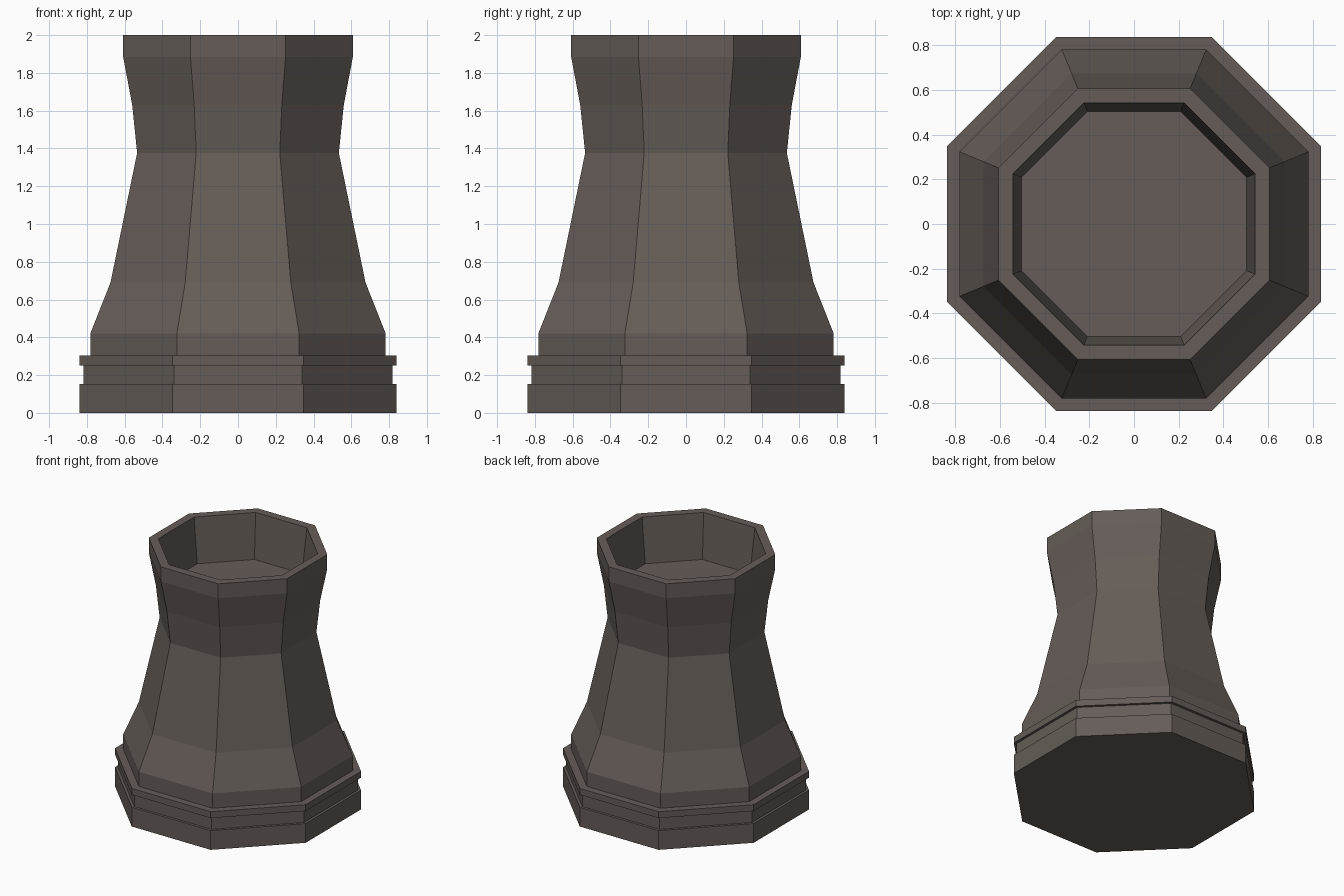
import bpy, bmesh, math

if "Cube" in bpy.data.objects:
    bpy.data.objects.remove(bpy.data.objects["Cube"])

stone = bpy.data.materials.new("dark_stone")
stone.diffuse_color = (0.130, 0.108, 0.096, 1)
stone.use_nodes = True
stone.node_tree.nodes["Principled BSDF"].inputs["Base Color"].default_value = stone.diffuse_color

SIDES = 8


def lathe(name, profile, cap_bottom=False, cap_top=False):
    """Octagonal turning of (flat-to-centre distance, height) points, flats facing the axes."""
    bm = bmesh.new()
    rings = []
    for a, z in profile:
        r = a / math.cos(math.pi / SIDES)
        angles = [(i + 0.5) * 2 * math.pi / SIDES for i in range(SIDES)]
        rings.append([bm.verts.new((r * math.cos(t), r * math.sin(t), z)) for t in angles])
    for lo, hi in zip(rings, rings[1:]):
        for i in range(SIDES):
            j = (i + 1) % SIDES
            bm.faces.new((lo[i], lo[j], hi[j], hi[i]))
    if cap_bottom:
        bm.faces.new(rings[0][::-1])
    if cap_top:
        bm.faces.new(rings[-1])
    mesh = bpy.data.meshes.new(name)
    bm.to_mesh(mesh)
    bm.free()
    mesh.materials.append(stone)
    obj = bpy.data.objects.new(name, mesh)
    bpy.context.collection.objects.link(obj)
    return obj


# Stepped plinth with a shallow groove
lathe("plinth", [(0.838, 0), (0.838, 0.153), (0.818, 0.153), (0.818, 0.252),
                 (0.838, 0.252), (0.838, 0.303), (0.782, 0.303)], cap_bottom=True)

# Flared body, rim and recessed cup with floor
lathe("body", [(0.782, 0.303), (0.782, 0.42), (0.675, 0.69), (0.534, 1.376),
               (0.56, 1.63), (0.608, 1.885), (0.608, 2.0),
               (0.543, 2.0), (0.505, 1.645)], cap_top=True)
